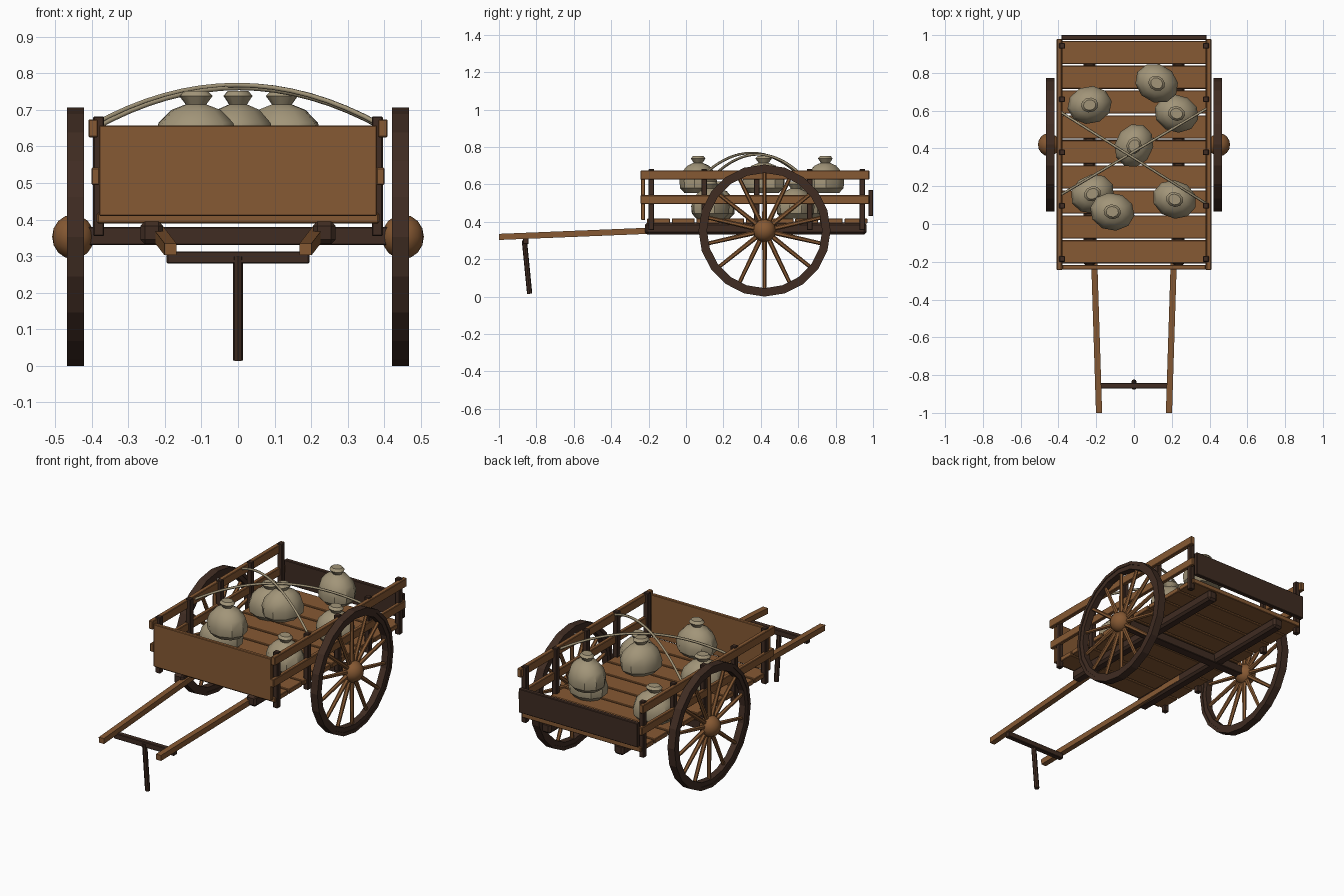
import bpy, bmesh, math
from mathutils import Vector, Matrix

if "Cube" in bpy.data.objects:
    bpy.data.objects.remove(bpy.data.objects["Cube"])


def material(name, rgb):
    m = bpy.data.materials.new(name)
    m.diffuse_color = (*rgb, 1)
    m.use_nodes = True
    m.node_tree.nodes["Principled BSDF"].inputs["Base Color"].default_value = m.diffuse_color
    return m


WOOD = material("wood", (0.24, 0.10, 0.033))
DARK = material("dark_wood", (0.05, 0.025, 0.016))
CLOTH = material("sackcloth", (0.36, 0.30, 0.19))


def finish(bm, name, mat, smooth=None):
    bmesh.ops.recalc_face_normals(bm, faces=bm.faces)
    me = bpy.data.meshes.new(name)
    bm.to_mesh(me)
    bm.free()
    me.materials.append(mat)
    ob = bpy.data.objects.new(name, me)
    bpy.context.collection.objects.link(ob)
    if smooth:
        bpy.ops.object.select_all(action='DESELECT')
        ob.select_set(True)
        bpy.context.view_layer.objects.active = ob
        bpy.ops.object.shade_smooth_by_angle(angle=math.radians(smooth))
    return ob


def box(name, x, y, z, mat, bevel=0.003):
    """Box from (min, max) ranges."""
    bm = bmesh.new()
    size = [r[1] - r[0] for r in (x, y, z)]
    mid = [(r[1] + r[0]) / 2 for r in (x, y, z)]
    bmesh.ops.create_cube(bm, size=1, matrix=Matrix.Translation(mid) @ Matrix.Diagonal((*size, 1)))
    bmesh.ops.bevel(bm, geom=bm.edges[:], offset=bevel, segments=1, affect='EDGES')
    return finish(bm, name, mat)


def rod(name, a, b, r1, r2, sides, mat, turn=0):
    """Straight prism between two points."""
    a, b = Vector(a), Vector(b)
    d = b - a
    bm = bmesh.new()
    rot = d.to_track_quat('Z', 'Y').to_matrix().to_4x4()
    bmesh.ops.create_cone(bm, cap_ends=True, segments=sides, radius1=r1, radius2=r2, depth=d.length,
                          matrix=Matrix.Translation((a + b) / 2) @ rot @ Matrix.Rotation(turn, 4, 'Z'))
    return finish(bm, name, mat)


def lathe(bm, profile, sides, closed=False):
    """Spin an (r, z) profile around z."""
    rings = [[bm.verts.new((r * math.cos(math.tau * i / sides), r * math.sin(math.tau * i / sides), z))
              for i in range(sides)] for r, z in profile]
    pairs = list(zip(rings, rings[1:] + rings[:1])) if closed else list(zip(rings, rings[1:]))
    for p, q in pairs:
        for i in range(sides):
            j = (i + 1) % sides
            bm.faces.new((p[i], p[j], q[j], q[i]))
    if not closed:
        bm.faces.new(rings[0][::-1])
        bm.faces.new(rings[-1])


# deck planks
for i in range(9):
    y = -0.208 + i * 0.132
    box(f"deck_plank_{i}", (-0.385, 0.385), (y, y + 0.122), (0.39, 0.418), WOOD)

# front board and tailgate
box("front_board", (-0.38, 0.38), (-0.24, -0.218), (0.41, 0.658), WOOD)
box("tailgate", (-0.385, 0.385), (0.975, 1.0), (0.43, 0.57), DARK)

# axle
box("axle", (-0.44, 0.44), (0.393, 0.447), (0.33, 0.38), DARK)

WY, WZ = 0.42, 0.353
for s, side in ((-1, "left"), (1, "right")):
    def span(a, b):
        return tuple(sorted((s * a, s * b)))

    # frame beam under the deck
    box(f"frame_beam_{side}", span(0.205, 0.267), (-0.22, 0.965), (0.333, 0.395), DARK, 0.012)

    # side rails and posts
    box(f"top_rail_{side}", span(0.383, 0.409), (-0.243, 0.98), (0.625, 0.674), WOOD)
    box(f"lower_rail_{side}", span(0.379, 0.401), (-0.243, 0.98), (0.495, 0.542), WOOD)
    for i in range(5):
        y = -0.185 + i * 0.282
        box(f"post_{side}_{i}", span(0.366, 0.396), (y - 0.015, y + 0.015), (0.355, 0.682), DARK)

    # pulling shaft
    rod(f"shaft_{side}", (s * 0.23, 0.42, 0.377), (s * 0.185, -1.0, 0.319), 0.023, 0.023, 4, WOOD, math.pi / 4)

    # wheel rim: felloe and tyre
    cx = s * 0.444
    place = Matrix.Translation((cx, WY, WZ)) @ Matrix.Rotation(math.pi / 2, 4, 'Y')
    for part, ri, ro, w in (("rim", 0.308, 0.338, 0.019), ("tyre", 0.334, 0.353, 0.023)):
        bm = bmesh.new()
        lathe(bm, [(ri, -w), (ro, -w), (ro, w), (ri, w)], 20, True)
        bm.transform(place)
        finish(bm, f"wheel_{part}_{side}", DARK)

    # hub
    bm = bmesh.new()
    bmesh.ops.create_uvsphere(bm, u_segments=12, v_segments=8, radius=0.061)
    bm.transform(Matrix.Translation((s * 0.451, WY, WZ)) @ Matrix.Diagonal((0.94, 1, 1, 1))
                 @ Matrix.Rotation(math.pi / 2, 4, 'Y'))
    finish(bm, f"hub_{side}", WOOD, 40)

    # spokes
    for i in range(14):
        a = math.tau * (i + 0.5) / 14
        c, n = math.cos(a), math.sin(a)
        rod(f"spoke_{side}_{i}", (cx, WY + 0.04 * c, WZ + 0.04 * n),
            (cx, WY + 0.32 * c, WZ + 0.32 * n), 0.013, 0.010, 6, WOOD)

# crossbar and prop leg at the shaft tips
box("crossbar", (-0.195, 0.195), (-0.872, -0.842), (0.28, 0.313), DARK)
rod("prop_leg", (0, -0.864, 0.30), (0, -0.836, 0.015), 0.014, 0.014, 8, DARK)

# sacks: x, y, base z, turn in degrees
SACKS = [(-0.235, 0.63, 0.418, 10), (0.225, 0.585, 0.418, -15), (-0.22, 0.16, 0.418, 25),
         (0.215, 0.13, 0.418, -20), (0.12, 0.745, 0.555, -30), (0.0, 0.415, 0.555, 65), (-0.115, 0.065, 0.555, -10)]
SACK_PROFILE = [(0.08, 0), (0.104, 0.025), (0.108, 0.065), (0.094, 0.11), (0.062, 0.145),
                (0.026, 0.16), (0.042, 0.183), (0.03, 0.197)]
for i, (x, y, z, turn) in enumerate(SACKS):
    bm = bmesh.new()
    lathe(bm, SACK_PROFILE, 10)
    bm.transform(Matrix.Translation((x, y, z)) @ Matrix.Rotation(math.radians(turn), 4, 'Z')
                 @ Matrix.Diagonal((1.1, 0.93, 1, 1)))
    finish(bm, f"sack_{i}", CLOTH, 35)

# crossed ropes arching over the load
for k, (a, b) in enumerate((((-0.4, 0.60), (0.395, 0.10)), ((-0.395, 0.15), (0.4, 0.62)))):
    cu = bpy.data.curves.new(f"rope_{k}", 'CURVE')
    cu.dimensions = '3D'
    cu.bevel_depth = 0.007
    cu.bevel_resolution = 1
    cu.use_fill_caps = True
    sp = cu.splines.new('POLY')
    sp.points.add(16)
    for i, p in enumerate(sp.points):
        t = i / 16
        z = 0.768 - 0.112 * (2 * t - 1) ** 2 - 0.008 * k
        p.co = (a[0] + (b[0] - a[0]) * t, a[1] + (b[1] - a[1]) * t, z, 1)
    cu.materials.append(CLOTH)
    bpy.context.collection.objects.link(bpy.data.objects.new(f"rope_{k}", cu))
